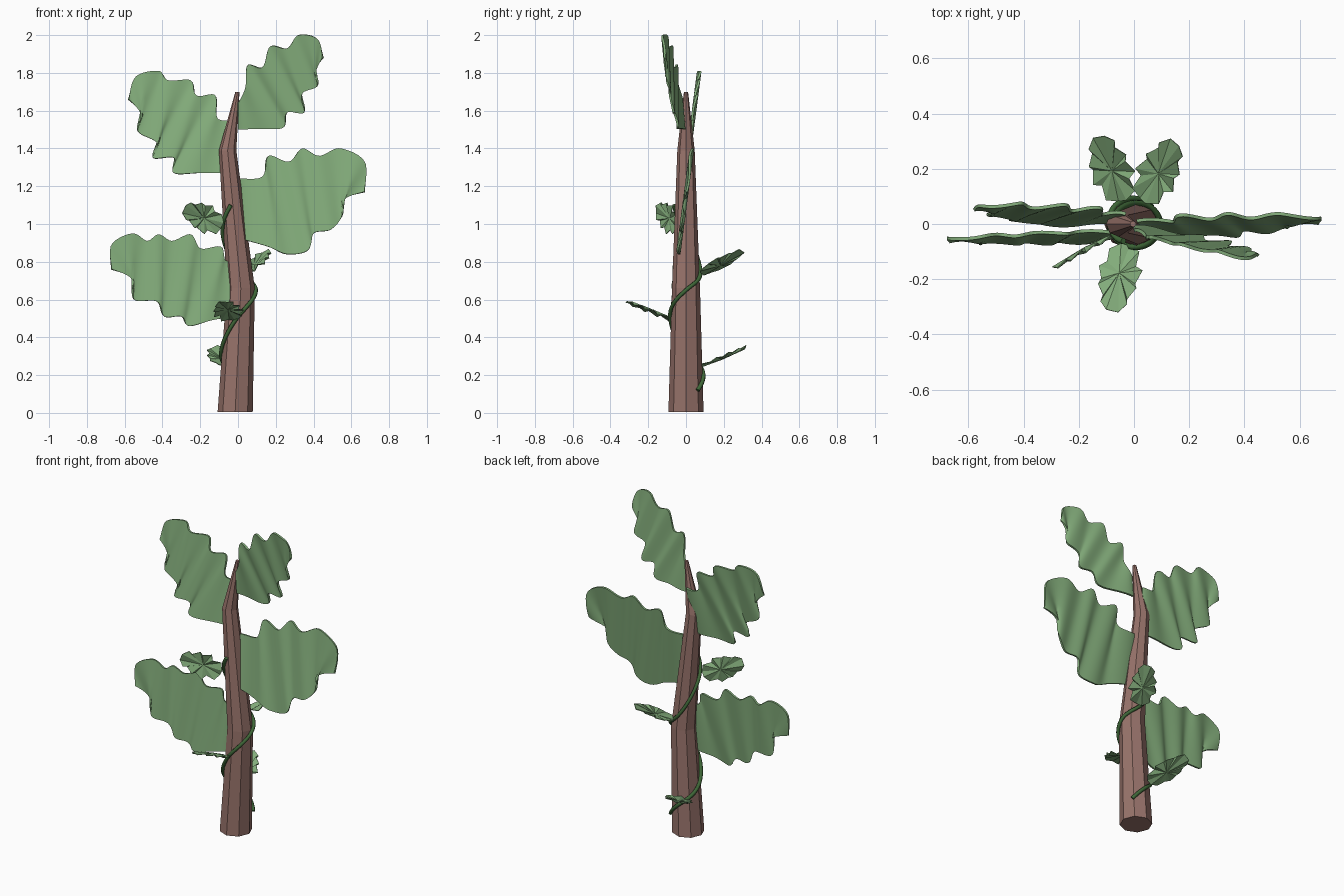
import bpy
import math
from mathutils import Vector

if "Cube" in bpy.data.objects:
    bpy.data.objects.remove(bpy.data.objects["Cube"])


def make_material(name, rgb):
    mat = bpy.data.materials.new(name)
    mat.use_nodes = True
    mat.diffuse_color = (*rgb, 1)
    mat.node_tree.nodes["Principled BSDF"].inputs["Base Color"].default_value = (*rgb, 1)
    return mat


BARK = make_material("brown bark", (0.31, 0.17, 0.145))
LEAF = make_material("leaf green", (0.23, 0.42, 0.2))
VINE = make_material("dark vine green", (0.05, 0.14, 0.04))


def make_object(name, verts, faces, mat):
    mesh = bpy.data.meshes.new(name)
    mesh.from_pydata(verts, [], faces)
    mesh.materials.append(mat)
    obj = bpy.data.objects.new(name, mesh)
    bpy.context.collection.objects.link(obj)
    return obj


def thicken(obj, thickness, smooth):
    bpy.ops.object.select_all(action="DESELECT")
    obj.select_set(True)
    bpy.context.view_layer.objects.active = obj
    solid = obj.modifiers.new("thickness", "SOLIDIFY")
    solid.thickness = thickness
    solid.offset = 0
    bpy.ops.object.modifier_apply(modifier=solid.name)
    if smooth:
        bpy.ops.object.shade_smooth_by_angle(angle=math.radians(40))


def spline(points, t):
    """Catmull-Rom curve through the points, t from 0 to 1."""
    pts = [Vector(p) for p in points]
    last = len(pts) - 1
    i = min(int(t * last), last - 1)
    f = t * last - i
    a, b, c, d = (pts[max(0, min(last, i + k))] for k in (-1, 0, 1, 2))
    return b + 0.5 * f * (c - a + f * (2 * a - 5 * b + 4 * c - d + f * (3 * (b - c) + d - a)))


# Trunk: bent, tapering octagonal column; each ring is x, z, radius
SIDES = 8
TRUNK = [(-0.015, 0.005, 0.093), (0.015, 0.66, 0.074), (-0.055, 1.39, 0.046), (-0.003, 1.7, 0.011)]


def trunk_at(z):
    for (x0, z0, r0), (x1, z1, r1) in zip(TRUNK, TRUNK[1:]):
        if z <= z1:
            f = (z - z0) / (z1 - z0)
            return x0 + f * (x1 - x0), r0 + f * (r1 - r0)


verts, faces = [], []
for x, z, r in TRUNK:
    for k in range(SIDES):
        a = math.tau * k / SIDES
        verts.append((x + r * math.cos(a), r * math.sin(a), z))
for ring in range(len(TRUNK) - 1):
    for k in range(SIDES):
        a, b = ring * SIDES + k, ring * SIDES + (k + 1) % SIDES
        faces.append((a, b, b + SIDES, a + SIDES))
faces.append(tuple(reversed(range(SIDES))))
faces.append(tuple(range(len(verts) - SIDES, len(verts))))
make_object("trunk", verts, faces, BARK)


# Large leaves: rippled sheets between an upper and a lower scalloped edge
def big_leaf(name, upper, lower, depth, ripples=4.5, steps=54, lanes=6):
    verts, faces = [], []
    for i in range(steps + 1):
        t = i / steps
        top, bottom = spline(upper, t), spline(lower, t)
        for j in range(lanes + 1):
            x, z = top.lerp(bottom, j / lanes)
            wave = 0.006 * math.sin(math.tau * ripples * t)
            verts.append((x, depth(x, z) + wave, z))
    for i in range(steps):
        for j in range(lanes):
            a = i * (lanes + 1) + j
            faces.append((a, a + 1, a + lanes + 2, a + lanes + 1))
    thicken(make_object(name, verts, faces, LEAF), 0.012, True)


big_leaf(
    "top_left_side_leaf",
    [(0, 1.64), (.04, 1.72), (.05, 1.84), (.13, 1.83), (.17, 1.94), (.26, 1.93), (.32, 2), (.42, 1.98), (.45, 1.88)],
    [(0, 1.5), (.12, 1.505), (.24, 1.51), (.26, 1.59), (.35, 1.59), (.34, 1.69), (.42, 1.73), (.41, 1.81), (.45, 1.88)],
    lambda x, z: -0.01 - 0.15 * x - 0.1 * (z - 1.5))
big_leaf(
    "top_right_side_leaf",
    [(-.03, 1.55), (-.11, 1.56), (-.12, 1.68), (-.22, 1.68), (-.25, 1.76), (-.37, 1.76), (-.42, 1.81), (-.54, 1.78), (-.58, 1.66)],
    [(-.07, 1.27), (-.2, 1.27), (-.34, 1.27), (-.34, 1.35), (-.45, 1.35), (-.43, 1.43), (-.53, 1.49), (-.51, 1.58), (-.58, 1.66)],
    lambda x, z: 0.13 * (z - 1.27))
big_leaf(
    "middle_left_side_leaf",
    [(.01, 1.24), (.13, 1.25), (.16, 1.36), (.27, 1.33), (.34, 1.4), (.43, 1.36), (.54, 1.4), (.67, 1.33), (.67, 1.17)],
    [(.02, .92), (.16, .88), (.26, .84), (.37, .86), (.4, .95), (.49, .97), (.55, 1.04), (.56, 1.13), (.67, 1.17)],
    lambda x, z: -0.04 + 0.13 * (z - 0.85))
big_leaf(
    "lower_right_side_leaf",
    [(-.02, .8), (-.07, .81), (-.09, .88), (-.2, .87), (-.25, .945), (-.35, .91), (-.42, .945), (-.48, .91), (-.56, .95), (-.67, .89), (-.67, .76)],
    [(-.03, .51), (-.14, .49), (-.26, .46), (-.3, .51), (-.39, .51), (-.43, .59), (-.55, .6), (-.56, .71), (-.67, .76)],
    lambda x, z: -0.02 + 0.05 * x + 0.08 * (z - 0.9))

# Small leaves: faceted fans folded along their lobes
HALF = [(0.02, 0.1), (0.1, 0.36), (0.3, 0.34), (0.36, 0.52), (0.55, 0.4), (0.62, 0.46), (0.78, 0.28), (0.86, 0.32), (0.98, 0.14)]


def small_leaf(name, base, tip, across):
    base, along = Vector(base), Vector(tip) - Vector(base)
    side = Vector(across)
    side -= along * side.dot(along) / along.length_squared
    side.normalize()
    normal = along.cross(side).normalized()
    width = 0.155
    outline = [(u, v) for u, v in HALF] + [(u, -v) for u, v in reversed(HALF)]
    verts = [base + along * 0.45 + normal * 0.012]
    for k, (u, v) in enumerate(outline):
        fold = 0.006 if k % 2 else -0.006
        verts.append(base + along * u + side * v * width + normal * fold)
    n = len(outline)
    faces = [(0, (k + 1) % n + 1, k + 1) for k in range(n)]
    thicken(make_object(name, verts, faces, LEAF), 0.004, False)


small_leaf("vine_leaf_upper", (-.08, -.045, .99), (-.29, -.16, 1.08), (0, 0, 1))
small_leaf("vine_leaf_back_high", (.03, .08, .735), (.15, .3, .86), (1, -.4, .3))
small_leaf("vine_leaf_front", (-.03, -.07, .49), (-.08, -.32, .59), (1, 0, .1))
small_leaf("vine_leaf_back_low", (-.04, .08, .25), (-.13, .32, .35), (1, .3, .2))

# Vine: tube winding around the trunk; each key is angle in degrees, height
KEYS = [(40, .12), (90, .2), (180, .32), (270, .52), (360, .65), (450, .75), (540, .96), (620, 1.1)]
curve = bpy.data.curves.new("vine", "CURVE")
curve.dimensions = "3D"
curve.bevel_depth = 0.011
curve.bevel_resolution = 1
curve.use_fill_caps = True
path = curve.splines.new("POLY")
COUNT = 70
path.points.add(COUNT - 1)
for i, point in enumerate(path.points):
    angle, z = spline(KEYS, i / (COUNT - 1))
    x, r = trunk_at(z)
    a = math.radians(angle)
    r += 0.006
    point.co = (x + r * math.cos(a), r * math.sin(a), z, 1)
curve.materials.append(VINE)
vine = bpy.data.objects.new("vine", curve)
bpy.context.collection.objects.link(vine)
